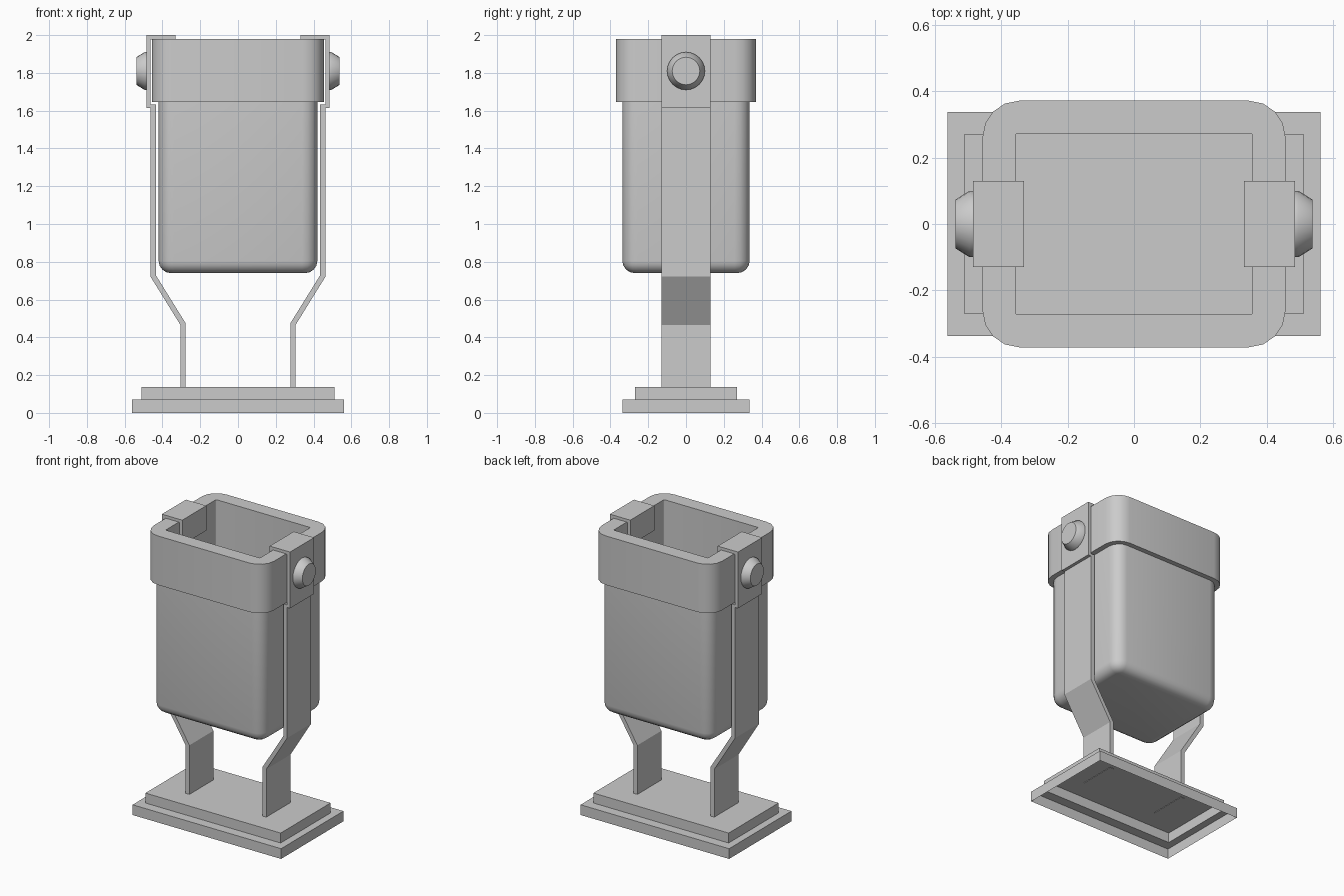
import bpy, bmesh, math
from mathutils import Vector

if "Cube" in bpy.data.objects:
    bpy.data.objects.remove(bpy.data.objects["Cube"])


def finish(bm, name, smooth=False):
    bmesh.ops.recalc_face_normals(bm, faces=bm.faces)
    mesh = bpy.data.meshes.new(name)
    bm.to_mesh(mesh)
    bm.free()
    ob = bpy.data.objects.new(name, mesh)
    bpy.context.collection.objects.link(ob)
    if smooth:
        bpy.ops.object.select_all(action='DESELECT')
        ob.select_set(True)
        bpy.context.view_layer.objects.active = ob
        bpy.ops.object.shade_smooth_by_angle(angle=math.radians(35))
    return ob


def rounded_rect(hx, hy, r, z, seg):
    pts = []
    for i, (sx, sy) in enumerate([(1, 1), (-1, 1), (-1, -1), (1, -1)]):
        for k in range(seg + 1):
            a = math.pi / 2 * (i + k / seg)
            pts.append((sx * (hx - r) + r * math.cos(a),
                        sy * (hy - r) + r * math.sin(a), z))
    return pts


def loft(name, rings, cap_start=True, cap_end=True, smooth=False):
    bm = bmesh.new()
    loops = [[bm.verts.new(p) for p in ring] for ring in rings]
    n = len(loops[0])
    for a, b in zip(loops, loops[1:]):
        for i in range(n):
            j = (i + 1) % n
            bm.faces.new((a[i], a[j], b[j], b[i]))
    if cap_start:
        bm.faces.new(loops[0])
    if cap_end:
        bm.faces.new(loops[-1])
    return finish(bm, name, smooth)


def strip(name, path, thick, half_width, side):
    # Bent metal strip: mitred path in XZ, given a width along Y
    p = [Vector(q) for q in path]
    rings = []
    for i, q in enumerate(p):
        d0 = (q - p[i - 1]).normalized() if i else (p[1] - q).normalized()
        d1 = (p[i + 1] - q).normalized() if i < len(p) - 1 else d0
        n0, n1 = Vector((-d0.y, d0.x)), Vector((-d1.y, d1.x))
        m = (n0 + n1).normalized()
        m *= thick / 2 / m.dot(n0)
        a, b = q + m, q - m
        w = half_width
        rings.append([(side * a.x, -w, a.y), (side * a.x, w, a.y),
                      (side * b.x, w, b.y), (side * b.x, -w, b.y)])
    return loft(name, rings)


# Stepped base, an open-bottomed shell
def rect(hx, hy, z):
    return [(hx, hy, z), (-hx, hy, z), (-hx, -hy, z), (hx, -hy, z)]


loft("base", [rect(0.562, 0.337, 0), rect(0.562, 0.337, 0.07),
              rect(0.512, 0.27, 0.07), rect(0.512, 0.27, 0.138)], cap_start=False)

# Bin: rounded bottom, walls, thick rim band, hollow inside
SEG = 4
rings = []
fillet = 0.065
for k in range(5):
    a = math.pi / 2 * k / 4
    inset = fillet * (1 - math.sin(a))
    rings.append(rounded_rect(0.42 - inset, 0.337 - inset, 0.08 - inset,
                              0.74 + fillet * (1 - math.cos(a)), SEG))
for hx, hy, r, z in [(0.42, 0.337, 0.08, 1.645), (0.456, 0.371, 0.11, 1.645),
                     (0.456, 0.371, 0.11, 1.98), (0.357, 0.273, 0.008, 1.98),
                     (0.357, 0.273, 0.008, 0.81)]:
    rings.append(rounded_rect(hx, hy, r, z, SEG))
loft("bin", rings, smooth=True)

for side, label in ((-1, "left"), (1, "right")):
    # Support leg
    strip(label + "_leg", [(0.291, 0.135), (0.291, 0.47), (0.449, 0.725),
                           (0.449, 1.632)], 0.028, 0.13, side)
    # Clip hooked over the rim
    strip(label + "_clip", [(0.474, 1.615), (0.474, 1.989), (0.342, 1.989),
                            (0.342, 1.83)], 0.022, 0.13, side)
    # Tapered bolt head
    bolt = []
    for x, r in ((0.483, 0.1), (0.495, 0.1), (0.538, 0.073)):
        bolt.append([(side * x, r * math.cos(math.tau * i / 24),
                      1.81 + r * math.sin(math.tau * i / 24)) for i in range(24)])
    loft(label + "_bolt", bolt, smooth=True)
